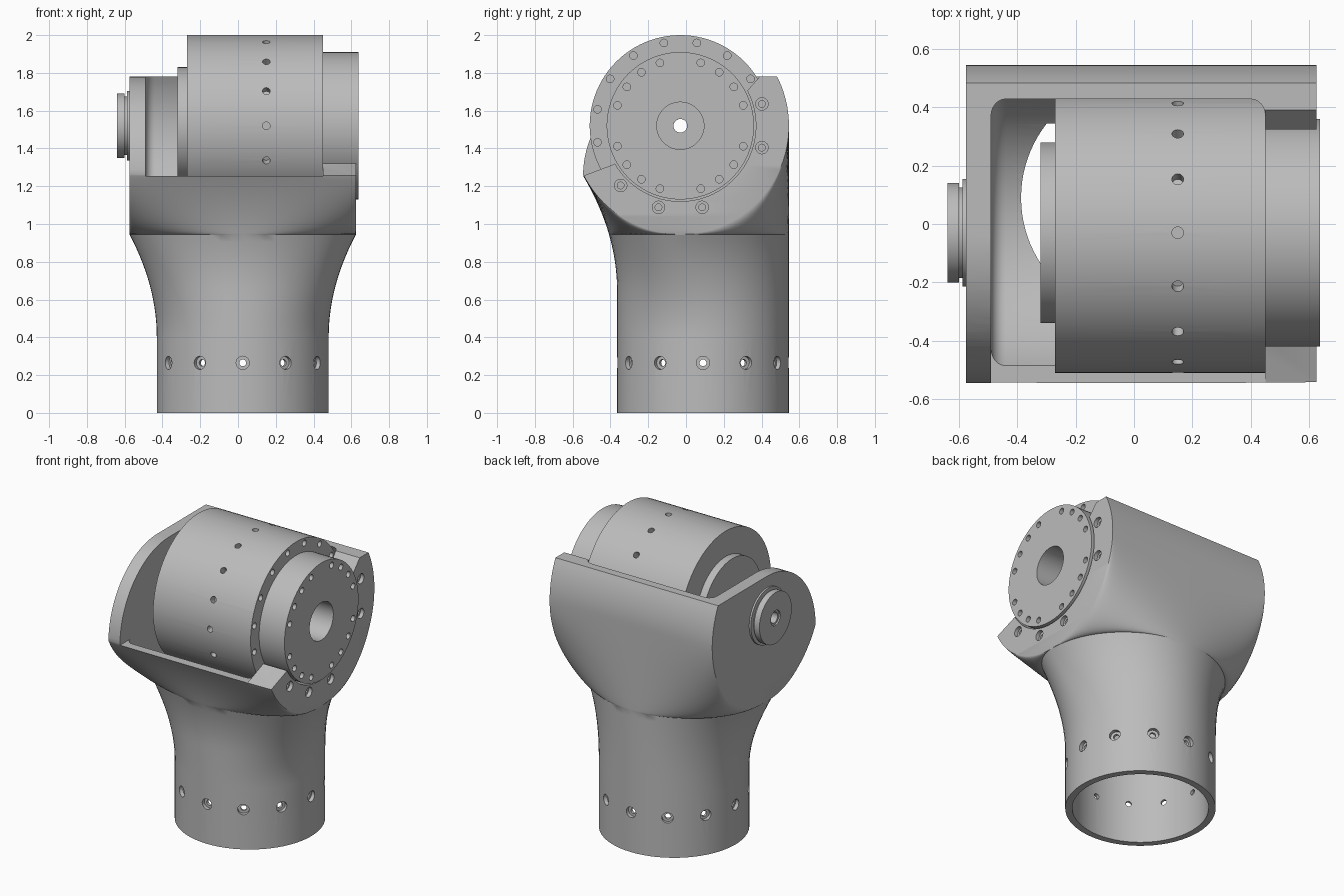
import bpy, bmesh
from math import pi, sin, cos, sqrt, radians
from mathutils import Matrix

cube = bpy.data.objects.get("Cube")
if cube:
    bpy.data.objects.remove(cube, do_unlink=True)

metal = bpy.data.materials.new("grey metal")
metal.use_nodes = True
GREY = (0.5, 0.5, 0.5, 1)
metal.diffuse_color = GREY
metal.node_tree.nodes["Principled BSDF"].inputs["Base Color"].default_value = GREY

AY, AZ = -0.03, 1.52          # horizontal motor axis
CX, CY = 0.025, 0.09          # vertical tube axis
HOUSING_R = 0.575
LIP, TOP = 1.255, 1.78        # heights of the front lip and back wall

AXIS = Matrix.Translation((0, AY, AZ))
TO_X = Matrix.Rotation(pi / 2, 4, 'Y')
ALONG_X = AXIS @ TO_X


def finish(bm, name):
    bmesh.ops.remove_doubles(bm, verts=bm.verts, dist=1e-5)
    bmesh.ops.recalc_face_normals(bm, faces=bm.faces)
    mesh = bpy.data.meshes.new(name)
    bm.to_mesh(mesh)
    bm.free()
    mesh.materials.append(metal)
    obj = bpy.data.objects.new(name, mesh)
    bpy.context.collection.objects.link(obj)
    return obj


def lathe(bm, profile, matrix, n=96):
    """Turn a closed (radius, height) profile around local z."""
    rings = [[bm.verts.new(matrix @ Matrix.Rotation(2 * pi * i / n, 4, 'Z')
                           @ Matrix.Translation((r, 0, h)).translation)
              for i in range(n)] for r, h in profile]
    for k in range(len(profile)):
        j = (k + 1) % len(profile)
        if profile[k][0] == 0 and profile[j][0] == 0:
            continue
        for i in range(n):
            m = (i + 1) % n
            bm.faces.new((rings[k][i], rings[k][m], rings[j][m], rings[j][i]))


def turned(name, profile, matrix=ALONG_X, n=96):
    bm = bmesh.new()
    lathe(bm, profile, matrix, n)
    return finish(bm, name)


def rod(r, a, b):
    return [(0, a), (r, a), (r, b), (0, b)]


def holes(profile, matrices):
    bm = bmesh.new()
    for m in matrices:
        lathe(bm, profile, m, 20)
    return finish(bm, "hole_cutter")


def prism(points, x0, x1):
    """Extrude a (y, z) outline along x."""
    bm = bmesh.new()
    face = bm.faces.new([bm.verts.new((x0, y, z)) for y, z in points])
    ext = bmesh.ops.extrude_face_region(bm, geom=[face])
    moved = [v for v in ext["geom"] if isinstance(v, bmesh.types.BMVert)]
    bmesh.ops.translate(bm, verts=moved, vec=(x1 - x0, 0, 0))
    return finish(bm, "prism_cutter")


def cut(obj, cutter):
    cutter.hide_render = True
    mod = obj.modifiers.new("cut", 'BOOLEAN')
    mod.operation, mod.solver, mod.object = 'DIFFERENCE', 'EXACT', cutter
    bpy.context.view_layer.objects.active = obj
    bpy.ops.object.modifier_apply(modifier=mod.name)
    bpy.data.objects.remove(cutter, do_unlink=True)


def smooth(obj):
    bpy.ops.object.select_all(action='DESELECT')
    obj.select_set(True)
    bpy.context.view_layer.objects.active = obj
    bpy.ops.object.shade_smooth_by_angle(angle=radians(30))


# Housing: round tube flaring into a horizontal drum
def section(z, n=32):
    flare = max(0, (z - 0.4) / 0.545)
    s = min(1, flare)
    half = 0.455 + 0.145 * s * s
    yc = CY + (AY - CY) * s * s * (3 - 2 * s)
    c = sqrt(max(0, HOUSING_R ** 2 - (z - AZ) ** 2))
    lean = max(0, (z - 0.65) / 0.605)
    front = min(-0.365 - 0.18 * lean * lean, yc - c) if z < LIP + 0.001 else yc - c
    back = 0.545 if z < AZ else yc + c
    pts = []
    for sign, base, end in ((1, yc - c, front), (-1, yc + c, back)):
        for i in range(n + 1):
            t = pi * i / n
            pts.append((CX + sign * half * cos(t), base + (end - base) * sin(t), z))
    return pts


levels = [0] + [0.4 + 0.545 * i / 14 for i in range(14)]
a_top = pi - math_a if (math_a := 0) else 0
lip_steps = [AZ - HOUSING_R * cos(pi / 2 * i / 30) for i in range(31)]
levels += [z for z in lip_steps if abs(z - LIP) > 0.006] + [LIP]
levels += [AZ + (TOP - AZ) * i / 10 for i in range(1, 11)]
levels.sort()

bm = bmesh.new()
loops = [[bm.verts.new(p) for p in section(z)] for z in levels]
for low, high in zip(loops, loops[1:]):
    for i in range(len(low)):
        j = (i + 1) % len(low)
        bm.faces.new((low[i], low[j], high[j], high[i]))
bm.faces.new(loops[0])
bm.faces.new(loops[-1])
housing = finish(bm, "housing")

# Motor cavity with rounded inner corners, and the open front
x0, x1, cr, f = -0.49, 0.45, 0.527, 0.05
quarter = [pi / 2 * i / 6 for i in range(7)]
cavity = [(0, x0)]
cavity += [(cr - f + f * sin(a), x0 + f - f * cos(a)) for a in quarter]
cavity += [(cr - f + f * cos(a), x1 - f + f * sin(a)) for a in quarter]
cavity += [(0, x1)]
cut(housing, turned("cavity_cutter", cavity))
cut(housing, prism([(-0.8, LIP), (0.1, LIP), (0.1, 2.2), (-0.8, 2.2)], x0, x1))

# Open end ring that holds the motor flange
cut(housing, prism([(-0.8, LIP), (-0.545, LIP), (-0.385, 1.315), (AY, AZ), (0.31, 1.69),
                    (0.39, TOP), (0.39, 2.2), (-0.8, 2.2)], 0.44, 0.8))
cut(housing, turned("ring_cutter", rod(0.4, 0.3, 0.8)))

# Curved top of the closed side wall
arc = [(AY - 0.515 * cos(a), LIP + 0.525 * sin(a))
       for a in (pi / 2 * i / 24 for i in range(25))]
cut(housing, prism([(-0.8, LIP)] + arc + [(AY, 2.2), (-0.8, 2.2)], -0.8, -0.48))

# Tube bore, shaft hole and bolt holes
tube = Matrix.Translation((CX, CY, 0))
cut(housing, turned("bore_cutter", rod(0.412, -0.1, 1.15), tube))
cut(housing, turned("shaft_cutter", rod(0.036, -0.8, -0.4), n=32))
ring_bolt = [(0, 0.5), (0.018, 0.5), (0.018, 0.6), (0.033, 0.6), (0.033, 0.7), (0, 0.7)]
cut(housing, holes(ring_bolt, [AXIS @ Matrix.Rotation(radians(d), 4, 'X')
                               @ Matrix.Translation((0, 0.447, 0)) @ TO_X
                               for d in (15, -15, -75, -105, -135)]))
tube_bolt = [(0, 0.36), (0.018, 0.36), (0.018, 0.43), (0.035, 0.43), (0.035, 0.5), (0, 0.5)]
cut(housing, holes(tube_bolt, [tube @ Matrix.Translation((0, 0, 0.265))
                               @ Matrix.Rotation(pi * i / 6, 4, 'Z') @ TO_X
                               for i in range(12)]))
smooth(housing)

# Motor: stepped body with a deep recess and a through bore
motor = turned("motor", [(0.036, -0.32), (0.31, -0.32), (0.31, -0.27), (0.48, -0.27),
                         (0.48, 0.45), (0.39, 0.45), (0.39, 0.637), (0.125, 0.637),
                         (0.125, 0.2), (0.036, 0.2)])
cut(motor, holes(rod(0.02, 0.43, 0.6),
                 [AXIS @ Matrix.Translation((0.15, 0, 0)) @ Matrix.Rotation(pi * i / 8, 4, 'X')
                  for i in range(16)]))


def face_holes(x, radius, angles):
    return holes(rod(0.02, x - 0.06, x + 0.1),
                 [AXIS @ Matrix.Rotation(radians(d), 4, 'X')
                  @ Matrix.Translation((0, radius, 0)) @ TO_X for d in angles])


cut(motor, face_holes(0.637, 0.35, [d for d in range(0, 360, 18) if d % 90]))
cut(motor, face_holes(0.45, 0.447, [22.5 * i + 11.25 for i in range(16)]))
smooth(motor)

# Bearing cap on the closed side
smooth(turned("bearing_cap", [(0.036, -0.57), (0.185, -0.57), (0.185, -0.587), (0.155, -0.587),
                              (0.155, -0.6), (0.17, -0.6), (0.17, -0.64), (0.05, -0.64),
                              (0.05, -0.63), (0.036, -0.63)]))
